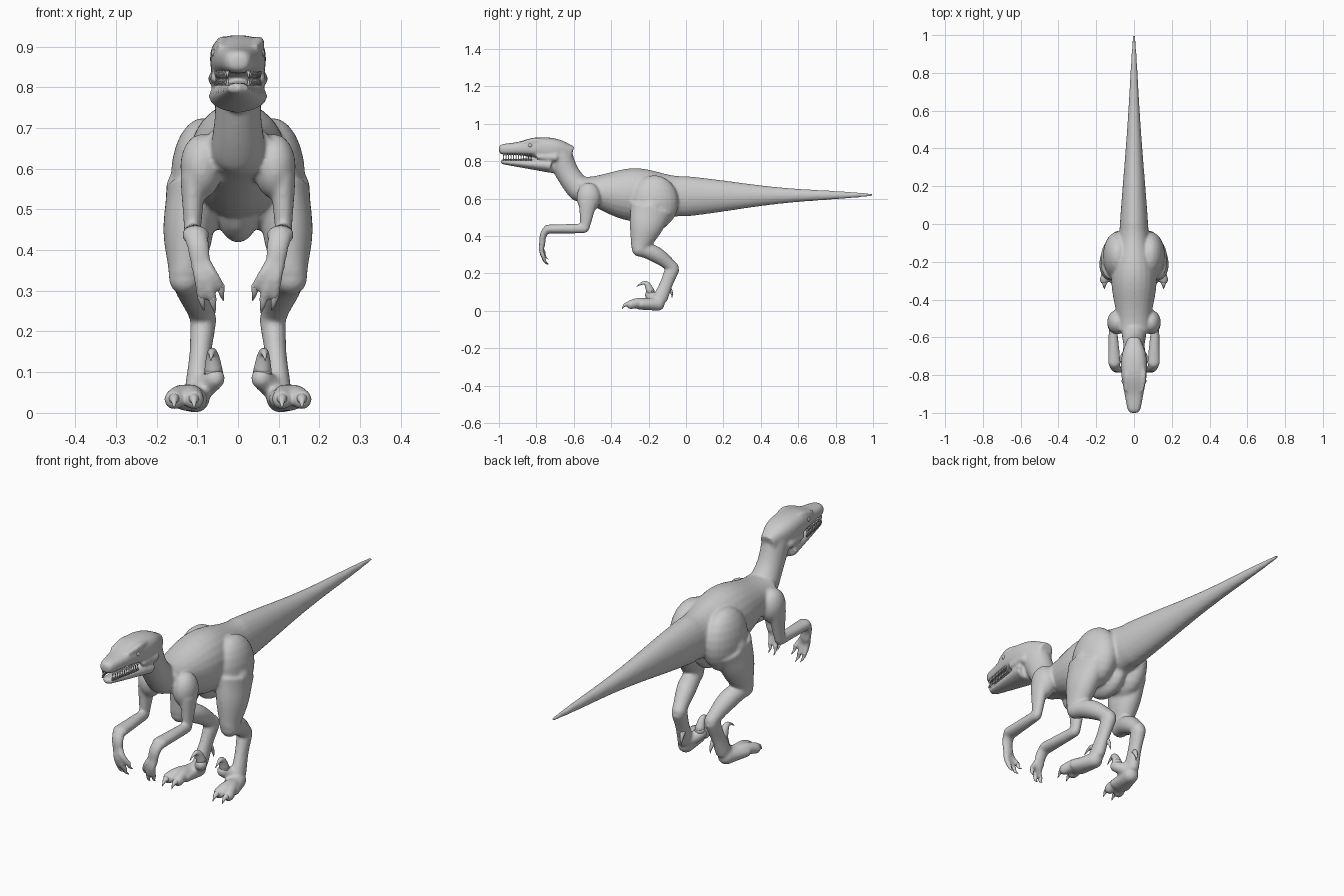
import bpy, bmesh, math
from mathutils import Vector, Matrix

if "Cube" in bpy.data.objects:
    bpy.data.objects.remove(bpy.data.objects["Cube"])

grey = bpy.data.materials.new("plain grey")
grey.use_nodes = True
shade = 0.6
colour = (shade, shade, shade, 1)
grey.diffuse_color = colour
grey.node_tree.nodes["Principled BSDF"].inputs["Base Color"].default_value = colour


def pair(radius):
    """Half width and half depth; a single number means a round section."""
    return Vector(radius) if isinstance(radius, tuple) else Vector((radius, radius))


def mirrored(point):
    """The point itself, and its twin when it lies off the centre plane."""
    point = Vector(point)
    twin = Vector((-point.x, point.y, point.z))
    return [point] if abs(point.x) < 0.001 else [point, twin]


def skin_rings(bm, centres, radii, squareness=2, sides=24):
    """Join a row of oval rings, set square to their path, into a closed tube."""
    rings = []
    last = len(centres) - 1
    for i, (centre, radius) in enumerate(zip(centres, radii)):
        along = (centres[min(i + 1, last)] - centres[max(i - 1, 0)]).normalized()
        across = Vector((1, 0, 0))
        across = (across - along * across.dot(along)).normalized()
        upward = along.cross(across)
        ring = []
        for k in range(sides):
            angle = math.tau * k / sides
            c, s = math.cos(angle), math.sin(angle)
            u = math.copysign(abs(c) ** (2 / squareness), c) * radius.x
            v = math.copysign(abs(s) ** (2 / squareness), s) * radius.y
            ring.append(bm.verts.new(centre + across * u + upward * v))
        rings.append(ring)
    faces = [bm.faces.new(rings[0]), bm.faces.new(rings[-1])]
    for a, b in zip(rings, rings[1:]):
        for k in range(sides):
            n = (k + 1) % sides
            faces.append(bm.faces.new((a[k], a[n], b[n], b[k])))
    bmesh.ops.recalc_face_normals(bm, faces=faces)


def ball(bm, centre, radii):
    for place in mirrored(centre):
        matrix = Matrix.Translation(place) @ Matrix.Diagonal((*radii, 1))
        bmesh.ops.create_uvsphere(bm, u_segments=24, v_segments=12, radius=1, matrix=matrix)


def bone(bm, start, end, start_radius, end_radius, bulge=0, bow=(0, 0, 0), steps=16):
    """Tapered muscle between two joints, swollen and bowed in the middle, with round ends."""
    first, final = pair(start_radius), pair(end_radius)
    swell = pair(bulge)
    for a, b in zip(mirrored(start), mirrored(end)):
        centres, radii = [], []
        for i in range(steps + 1):
            t = i / steps
            arch = math.sin(math.pi * t)
            centres.append(a.lerp(b, t) + Vector(bow) * arch)
            radii.append(first.lerp(final, t) + swell * arch ** 2)
        skin_rings(bm, centres, radii)
    for joint, radius in ((start, first), (end, final)):
        ball(bm, joint, [min(radius)] * 3)


def finish(bm, name):
    mesh = bpy.data.meshes.new(name)
    bm.to_mesh(mesh)
    bm.free()
    mesh.materials.append(grey)
    mesh.shade_smooth()
    obj = bpy.data.objects.new(name, mesh)
    bpy.context.collection.objects.link(obj)
    return obj


def spline(points, steps=6):
    """Smooth curve through stations of any dimension."""
    pts = [Vector(p) for p in points]
    pts = [pts[0] * 2 - pts[1]] + pts + [pts[-1] * 2 - pts[-2]]
    curve = []
    for before, a, b, after in zip(pts, pts[1:], pts[2:], pts[3:]):
        leave, arrive = (b - before) / 2, (after - a) / 2
        for i in range(steps):
            t = i / steps
            ease = t * t * (3 - 2 * t)
            curve.append(a.lerp(b, ease) + leave * t * (1 - t) ** 2 - arrive * t * t * (1 - t))
    return curve + [pts[-2]]


skin, claws, teeth, eyes = (bmesh.new() for _ in range(4))

# Joints of the left side; the right side is mirrored from them
rump = Vector((0, 0, .612))
chest = Vector((0, -.57, .65))
nape = Vector((0, -.68, .84))
shoulder = Vector((.11, -.525, .58))
elbow = Vector((.112, -.54, .44))
wrist = Vector((.104, -.74, .437))
knuckles = Vector((.09, -.767, .35))
hip = Vector((.115, -.185, .55))
knee = Vector((.13, -.25, .33))
heel = Vector((.085, -.07, .23))
instep = Vector((.1, -.14, .06))

# Tail, trunk, neck and the keel between the thighs
bone(skin, rump, (0, .995, .62), (.075, .108), .007, bulge=(-.004, -.013))
bone(skin, rump, chest, (.075, .108), (.085, .066), bulge=(.04, .055), bow=(0, 0, -.01))
bone(skin, chest, nape, .066, (.058, .07), bulge=-.005, bow=(0, -.008, -.01))
ball(skin, (0, -.19, .53), (.06, .12, .112))

# Haunches and shoulder muscles, sunk into the trunk
ball(skin, (.085, -.17, .58), (.08, .13, .145))
ball(skin, (.09, -.52, .605), (.052, .065, .08))

# Skull: distance along, height, half width, half depth
skull = spline([(-.61, .835, .035, .045), (-.7, .86, .065, .06), (-.8, .873, .067, .054),
                (-.9, .867, .05, .035), (-.98, .863, .034, .028), (-1, .862, .02, .016)])
skin_rings(skin, [Vector((0, s[0], s[1])) for s in skull],
           [Vector((s[2], s[3])) for s in skull], squareness=2.6)

# Lower jaw, cheeks and brows
bone(skin, (0, -.72, .777), (0, -.98, .797), (.074, .04), (.026, .014))
bone(skin, (.052, -.7, .82), (.056, -.79, .822), .022, .012)
bone(skin, (.046, -.74, .908), (.044, -.88, .9), .008, .008, bulge=.007, bow=(.006, 0, .006))

# Arms
bone(skin, shoulder, elbow, (.032, .05), (.02, .024))
bone(skin, elbow, wrist, (.022, .026), (.034, .024))
bone(skin, wrist, knuckles, (.03, .022), (.024, .015), bow=(0, -.01, .01))

# Legs
bone(skin, hip, knee, (.062, .115), (.04, .046), bulge=(.01, .006))
bone(skin, knee, heel, .04, .032, bulge=.007, bow=(0, 0, .02))
bone(skin, heel, instep, (.032, .038), (.03, .04), bulge=-.004)
bone(skin, (.105, -.15, .036), (.125, -.25, .034), .036, (.05, .028))


def claw(start, tip, radius, bow=(0, 0, 0)):
    bone(claws, start, tip, radius, .001, bow=bow, steps=10)


# Fingers with hooked claws
for x, z in ((.043, .31), (.063, .28), (.09, .285)):
    root = Vector((x * .4 + .064, knuckles.y, knuckles.z + .02))
    end = Vector((x, -.76, z))
    bone(skin, root, end, .015, .012, bow=(0, -.01, 0))
    claw(end, end + Vector((-.007, .024, -.034)), .01, bow=(0, -.005, -.003))

# Two walking toes
for x in (.108, .157):
    end = Vector((x, -.295, .033))
    bone(skin, (.12, -.2, .036), end, .03, .025, bow=(0, 0, .008))
    claw(end, end + Vector((0, -.047, -.022)), .018, bow=(0, -.005, .01))

# Raised inner toe with its sickle claw, then the rear spur
bone(skin, instep, (.057, -.195, .085), .03, .026, bow=(0, 0, -.005))
claw((.06, -.19, .1), (.067, -.265, .128), .023, bow=(0, .01, .034))
claw((.08, -.09, .12), (.075, -.075, .07), .012, bow=(0, .006, 0))

# Teeth follow the curve of each jaw
count = 12
for i in range(count):
    t = i / count
    for height, turn in ((.83, math.pi), (.814, 0)):
        for place in mirrored((.026 + .03 * t ** .8, -.975 + .16 * t, height)):
            matrix = Matrix.Translation(place) @ Matrix.Rotation(turn, 4, "X")
            bmesh.ops.create_cone(teeth, cap_ends=True, segments=8, radius1=.005,
                                  radius2=.001, depth=.02, matrix=matrix)

ball(eyes, (.052, -.832, .884), (.014, .014, .012))

finish(teeth, "teeth")
finish(eyes, "eyes")
finish(claws, "claws")

# Fuse the fleshy parts into one continuous skin
body = finish(skin, "body_skin")
fuse = body.modifiers.new("fuse", "REMESH")
fuse.mode = "VOXEL"
fuse.voxel_size = .006
fuse.use_smooth_shade = True
relax = body.modifiers.new("relax", "SMOOTH")
relax.factor = .5
relax.iterations = 12
